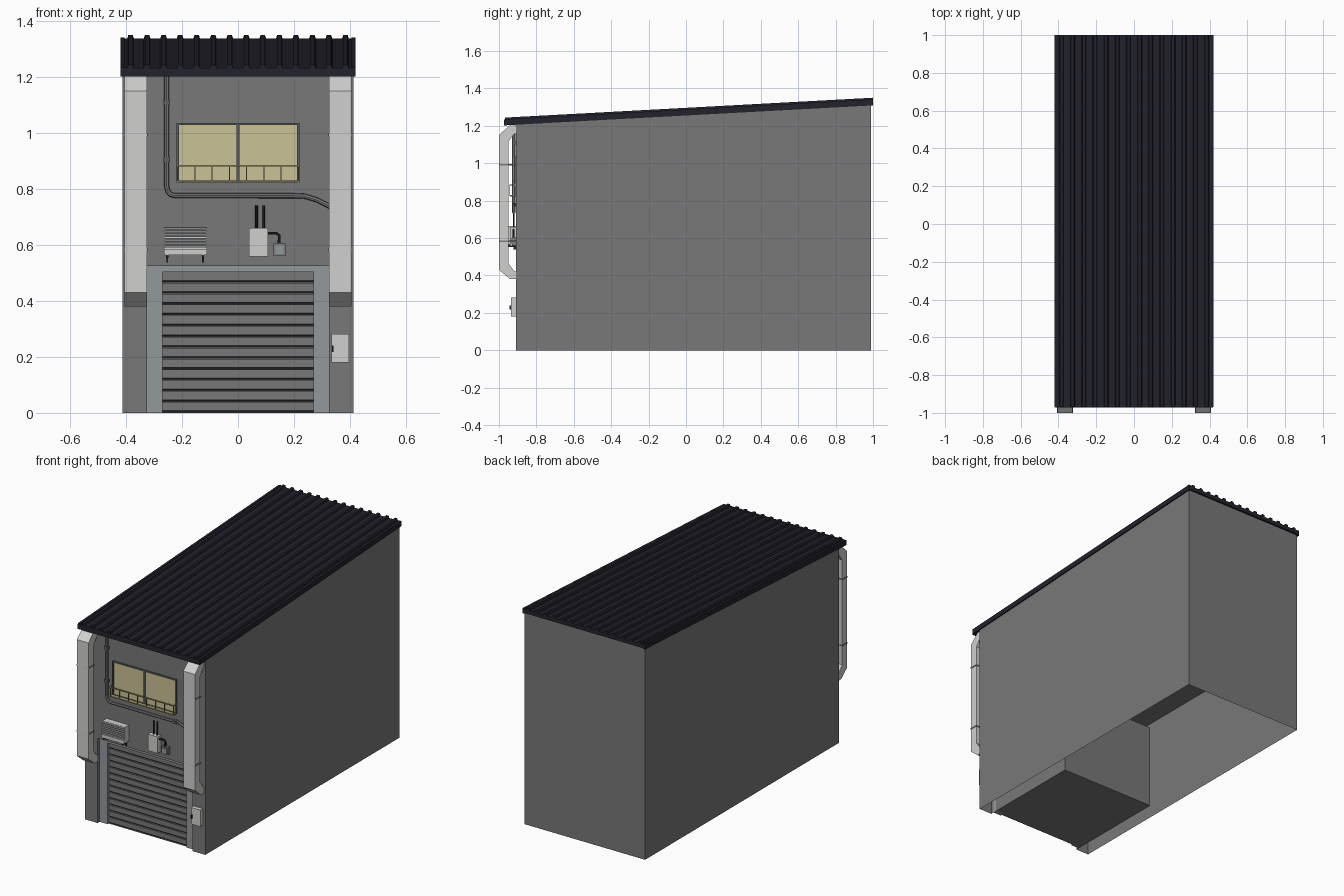
import bpy, bmesh
from mathutils import Vector

if "Cube" in bpy.data.objects:
    bpy.data.objects.remove(bpy.data.objects["Cube"])


def material(name, r, g, b):
    lin = lambda c: ((c / 255 + 0.055) / 1.055) ** 2.4 if c > 10 else c / 255 / 12.92
    m = bpy.data.materials.new(name)
    m.diffuse_color = (lin(r), lin(g), lin(b), 1)
    m.use_nodes = True
    m.node_tree.nodes["Principled BSDF"].inputs["Base Color"].default_value = m.diffuse_color
    return m


WALL = material("wall grey", 120, 120, 120)
LIGHT = material("light grey", 208, 208, 206)
ROOF = material("roof navy", 34, 34, 44)
FRAME = material("frame blue grey", 146, 152, 156)
GLASS = material("warm glass", 202, 194, 150)
RAIL = material("rail ochre", 168, 156, 105)
DARK = material("dark metal", 40, 40, 42)
PIPE = material("pipe grey", 128, 128, 128)
TRIM = material("window trim", 92, 95, 98)


def finish(name, bm, mat, recalc=True):
    if recalc:
        bmesh.ops.recalc_face_normals(bm, faces=bm.faces)
    me = bpy.data.meshes.new(name)
    bm.to_mesh(me)
    bm.free()
    me.materials.append(mat)
    ob = bpy.data.objects.new(name, me)
    bpy.context.collection.objects.link(ob)
    return ob


def extrude(name, pts, offset, mat, caps=True):
    """Extrude a closed outline of 3D points along an offset vector."""
    bm = bmesh.new()
    a = [bm.verts.new(p) for p in pts]
    b = [bm.verts.new(Vector(p) + Vector(offset)) for p in pts]
    n = len(a)
    for i in range(n):
        bm.faces.new((a[i], a[(i + 1) % n], b[(i + 1) % n], b[i]))
    if caps:
        bm.faces.new(a)
        bm.faces.new(b)
    return finish(name, bm, mat)


def box(name, x0, x1, y0, y1, z0, z1, mat):
    pts = [(x0, y0, z0), (x1, y0, z0), (x1, y0, z1), (x0, y0, z1)]
    return extrude(name, pts, (0, y1 - y0, 0), mat)


def tube(name, pts, r, mat, res=2):
    cu = bpy.data.curves.new(name, 'CURVE')
    cu.dimensions = '3D'
    cu.bevel_depth, cu.bevel_resolution, cu.use_fill_caps = r, res, True
    sp = cu.splines.new('POLY')
    sp.points.add(len(pts) - 1)
    for p, co in zip(sp.points, pts):
        p.co = (*co, 1)
    cu.materials.append(mat)
    ob = bpy.data.objects.new(name, cu)
    bpy.context.collection.objects.link(ob)
    bpy.ops.object.select_all(action='DESELECT')
    bpy.context.view_layer.objects.active = ob
    ob.select_set(True)
    bpy.ops.object.convert(target='MESH')
    bpy.ops.object.shade_smooth_by_angle()


W, F, B = 0.413, -0.91, 0.99          # half width, front and back of the walls
SLOPE = 0.054
under = lambda y: 1.21 + SLOPE * (y + 0.91)   # underside of the roof

# wall shell: open underneath, with a doorway in the front
bm = bmesh.new()
face = lambda pts: bm.faces.new([bm.verts.new(p) for p in pts])
face([(x, F, z) for x, z in ((-W, 0), (-.325, 0), (-.325, .525), (.325, .525),
                             (.325, 0), (W, 0), (W, under(F)), (-W, under(F)))])
face([(W, F, 0), (W, B, 0), (W, B, under(B)), (W, F, under(F))])
face([(W, B, 0), (-W, B, 0), (-W, B, under(B)), (W, B, under(B))])
face([(-W, B, 0), (-W, F, 0), (-W, F, under(F)), (-W, B, under(B))])
finish("walls", bm, WALL, recalc=False)

# upper floor seen from the open underside
bm = bmesh.new()
face([(-W, F, .63), (-W, B, .63), (W, B, .63), (W, F, .63)])
finish("upper_floor", bm, WALL, recalc=False)

# garage box behind the door
bm = bmesh.new()
G = -0.24
for s in (-1, 1):
    x = s * .325
    face([(x, F, 0), (x, G, 0), (x, G, .525), (x, F, .525)][::-s])
face([(.325, G, 0), (-.325, G, 0), (-.325, G, .525), (.325, G, .525)])
face([(-.325, F, .525), (.325, F, .525), (.325, G, .525), (-.325, G, .525)])
face([(-.325, -.88, 0), (-.325, G, 0), (.325, G, 0), (.325, -.88, 0)])
finish("garage_box", bm, WALL, recalc=False)

# door frame and rolling shutter
for s, n in ((-1, "left"), (1, "right")):
    box("door_post_" + n, min(s * .27, s * .325), max(s * .27, s * .325), -.89, -.86, 0, .525, FRAME)
box("door_lintel", -.27, .27, -.89, -.86, .503, .525, FRAME)
prof = [(0, -.85, 0)]
step = .503 / 13
for i in range(13):
    z = i * step
    prof += [(0, -.868, z), (0, -.868, z + .006), (0, -.878, z + .008), (0, -.878, z + step)]
prof.append((0, -.85, .503))
extrude("shutter", [(-.27, y, z) for _, y, z in prof], (.54, 0, 0), WALL)
for i in range(13):
    box("shutter_groove", -.27, .27, -.8705, -.868, i * step + .001, i * step + .006, DARK)

# ribbed roof sheet, cross-section swept up the slope
y0, y1 = -.968, 1.0
zb = under(y0)
top = zb + .024
prof = [(-.415, zb), (-.415, top)]
for i in range(14):
    x = -.384 + i * .768 / 13
    prof += [(x - .012, top), (x - .008, top + .013), (x + .008, top + .013), (x + .012, top)]
prof += [(.415, top), (.415, zb)]
extrude("roof_sheet", [(x, y0, z) for x, z in prof], (0, y1 - y0, SLOPE * (y1 - y0)), ROOF)
for s in (-1, 1):
    xs = (s * .405, s * .42)
    extrude("roof_edge", [(x, y0, z) for x, z in ((xs[0], zb - .004), (xs[1], zb - .004),
            (xs[1], top + .004), (xs[0], top + .004))], (0, y1 - y0, SLOPE * (y1 - y0)), ROOF)
box("roof_fascia", -.418, .418, -.972, -.958, zb - .005, top + .002, ROOF)

# two square ducts with straps
duct = [(-.91, .38), (-.94, .38), (-1, .43), (-1, 1.15), (-.94, 1.205), (-.91, 1.205),
        (-.91, 1.16), (-.92, 1.155), (-.95, 1.115), (-.95, .465), (-.92, .425), (-.91, .42)]
for s in (-1, 1):
    cx = s * .365
    extrude("duct", [(cx - .04, y, z) for y, z in duct], (.08, 0, 0), LIGHT)
    for z in (.583, .993):
        box("duct_strap", cx - .043, cx + .043, -1.0, -.947, z - .004, z + .004, PIPE)
        box("strap_bracket", cx - .006, cx + .006, -.947, F, z - .004, z + .004, PIPE)

# window: panes, trim and mullion
box("window_panes", -.214, .214, F - .004, F, .827, 1.032, GLASS)
for x in (-.215, 0, .215):
    w = .006 if x == 0 else .004
    box("window_upright", x - w, x + w, F - .01, F, .823, 1.036, TRIM)
for z in (.827, 1.032):
    box("window_bar", -.219, .219, F - .01, F, z - .004, z + .004, TRIM)

# window guard rail
R = -.942
box("guard_floor", -.219, .219, R, F, .823, .829, RAIL)
box("guard_top_rail", -.222, .222, R - .003, R + .003, .88, .886, RAIL)
for s in (-1, 1):
    box("guard_side_rail", s * .219 - .003, s * .219 + .003, R, F, .88, .886, RAIL)
for i in range(8):
    x = -.216 + i * .432 / 7
    box("guard_bar", x - .002, x + .002, R - .002, R + .002, .826, .883, RAIL)

# wall conduit with clamps
C = F - .01
tube("conduit", [(-.255, C, 1.21), (-.255, C, .81), (-.25, C, .791), (-.24, C, .78), (-.222, C, .776),
                 (.2, C, .776), (.24, C, .774), (.28, C, .762), (.33, C, .737)], .009, PIPE)
for x, z in ((-.255, 1.11), (-.255, .905), (.215, .777)):
    box("conduit_clamp", x - .012, x + .012, C - .011, F, z - .009, z + .009, TRIM)

# ventilation unit with slats and feet
box("vent_body", -.265, -.11, -.95, F, .565, .665, LIGHT)
box("vent_recess", -.26, -.115, -.953, -.95, .59, .66, TRIM)
for i in range(7):
    z = .59 + i * .0112
    box("vent_slat", -.265, -.11, -.96, -.95, z, z + .006, LIGHT)
box("vent_lower_panel", -.265, -.11, -.96, -.95, .565, .586, LIGHT)
for x in (-.253, -.125):
    box("vent_foot", x - .004, x + .004, -.955, F, .553, .565, DARK)
    box("vent_foot_tip", x - .003, x + .003, -.922, F, .538, .553, DARK)

# meter box with cables and junction box
box("meter_box", .04, .108, -.94, F, .558, .66, LIGHT)
for x in (.066, .092):
    tube("meter_cable", [(x, -.92, .655), (x, -.92, .742)], .005, DARK, 1)
tube("meter_elbow", [(.105, -.922, .642), (.138, -.922, .642), (.147, -.922, .634), (.147, -.922, .6)], .006, DARK, 1)
box("junction_box", .127, .17, -.93, F, .56, .606, PIPE)
box("junction_cover", .134, .163, -.934, -.93, .567, .599, FRAME)

# electrical cabinet beside the door
box("cabinet", .335, .397, -.935, F, .18, .282, LIGHT)
box("cabinet_handle", .336, .342, -.944, -.935, .217, .24, DARK)
